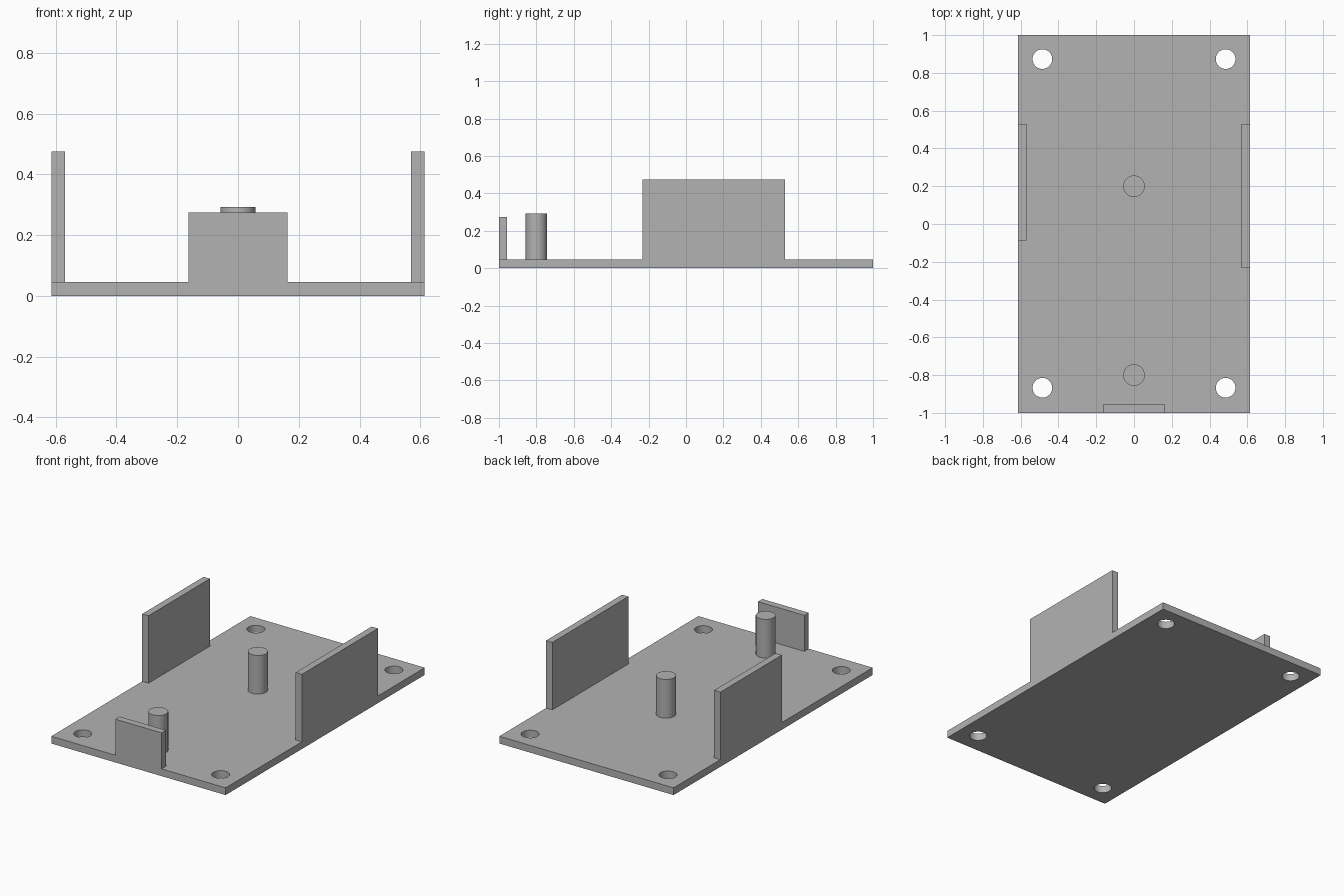
import bpy
import math

cube = bpy.data.objects.get("Cube")
if cube:
    bpy.data.objects.remove(cube, do_unlink=True)

# Single grey material
GREY = (0.45, 0.45, 0.45, 1.0)
grey = bpy.data.materials.new("plain grey")
grey.use_nodes = True
grey.diffuse_color = GREY
grey.node_tree.nodes["Principled BSDF"].inputs["Base Color"].default_value = GREY

HALF_X, HALF_Y = 0.613, 1.0
PLATE = 0.046      # plate thickness
WALL = 0.044       # wall thickness


def finish(obj, name):
    obj.name = name
    obj.data.name = name
    obj.data.materials.clear()
    obj.data.materials.append(grey)
    return obj


def box(name, x, y, z):
    """Box from (min, max) ranges on each axis."""
    bpy.ops.mesh.primitive_cube_add(size=1)
    obj = bpy.context.object
    ranges = (x, y, z)
    obj.location = [(a + b) / 2 for a, b in ranges]
    obj.scale = [b - a for a, b in ranges]
    bpy.ops.object.transform_apply(location=False, rotation=False, scale=True)
    return finish(obj, name)


def cylinder(name, x, y, z, radius):
    bpy.ops.mesh.primitive_cylinder_add(
        vertices=64, radius=radius, depth=z[1] - z[0],
        location=(x, y, (z[0] + z[1]) / 2))
    return finish(bpy.context.object, name)


def smooth(obj):
    bpy.ops.object.select_all(action="DESELECT")
    obj.select_set(True)
    bpy.context.view_layer.objects.active = obj
    bpy.ops.object.shade_smooth_by_angle(angle=math.radians(30))


# Base plate with four corner mounting holes
plate = box("base_plate", (-HALF_X, HALF_X), (-HALF_Y, HALF_Y), (0, PLATE))
for hole_x in (-0.485, 0.485):
    for hole_y in (-0.867, 0.873):
        cutter = cylinder("hole_cutter", hole_x, hole_y, (-0.1, 0.2), 0.052)
        cutter.hide_render = True
        cut = plate.modifiers.new("mounting_hole", "BOOLEAN")
        cut.operation = "DIFFERENCE"
        cut.solver = "EXACT"
        cut.object = cutter
        bpy.context.view_layer.objects.active = plate
        bpy.ops.object.modifier_apply(modifier=cut.name)
        bpy.data.objects.remove(cutter, do_unlink=True)
smooth(plate)

# Upright walls along the plate edges
box("right_wall", (-HALF_X, WALL - HALF_X), (-0.087, 0.53), (PLATE, 0.475))
box("left_wall", (HALF_X - WALL, HALF_X), (-0.233, 0.53), (PLATE, 0.475))
box("front_tab", (-0.163, 0.163), (-HALF_Y, WALL - HALF_Y), (PLATE, 0.275))

# Round support pegs on the centre line
for name, peg_y in (("front_peg", -0.8), ("middle_peg", 0.2)):
    smooth(cylinder(name, 0, peg_y, (PLATE, 0.292), 0.057))
